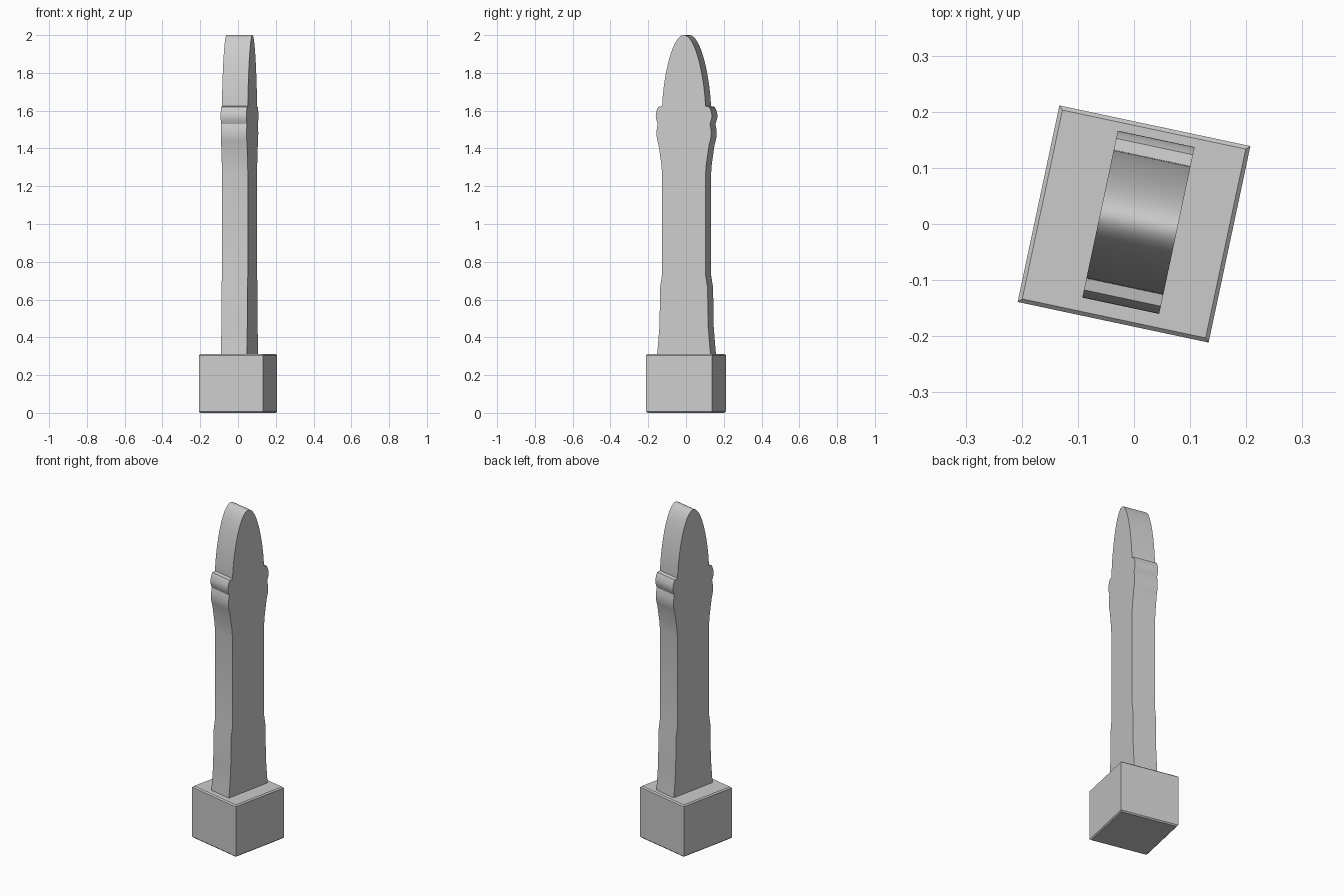
import bpy, bmesh, math
from mathutils import Matrix

if "Cube" in bpy.data.objects:
    bpy.data.objects.remove(bpy.data.objects["Cube"])

TURN = Matrix.Rotation(math.radians(-12), 4, 'Z')


def make_object(name, bm, offset=(0, 0, 0)):
    bmesh.ops.recalc_face_normals(bm, faces=bm.faces)
    bm.transform(Matrix.Translation(offset) @ TURN)
    mesh = bpy.data.meshes.new(name)
    bm.to_mesh(mesh)
    bm.free()
    obj = bpy.data.objects.new(name, mesh)
    bpy.context.collection.objects.link(obj)
    return obj


def arc(z0, z1, w0, w1, bulge, n=8):
    """Points of a rounded moulding between two heights."""
    return [(w0 + (w1 - w0) * i / n + bulge * math.sin(math.pi * i / n),
             z0 + (z1 - z0) * i / n) for i in range(n + 1)]


# Square plinth with a fine chamfer
bm = bmesh.new()
bmesh.ops.create_cube(bm, size=1)
bm.transform(Matrix.Translation((0, 0, 0.156)) @ Matrix.Diagonal((0.348, 0.358, 0.312, 1)))
rims = [e for e in bm.edges if abs(e.verts[0].co.z - e.verts[1].co.z) < 1e-5]
bmesh.ops.bevel(bm, geom=rims, offset=0.007, segments=1, affect='EDGES')
make_object("plinth", bm)

# Half profile of the slab: (half width, height), foot to tip
side = [(0.145, 0.305), (0.139, 0.37), (0.131, 0.47), (0.129, 0.66),
        (0.118, 0.73), (0.118, 1.27), (0.122, 1.32)]
side += arc(1.42, 1.53, 0.137, 0.141, 0.009)
side += arc(1.53, 1.61, 0.141, 0.143, 0.010)[1:]
side += [(0.138, 1.62), (0.117, 1.624)]
for i in range(1, 24):
    t = math.sin(math.pi / 2 * i / 24)
    side.append((0.117 * (1 - t ** 1.5) ** 0.5, 1.624 + 0.376 * t))
outline = side + [(0, 2.0)] + [(-w, z) for w, z in reversed(side)]

# Extrude the mirrored outline across the slab thickness
bm = bmesh.new()
face = bm.faces.new([bm.verts.new((-0.07, w, z)) for w, z in outline])
ext = bmesh.ops.extrude_face_region(bm, geom=[face])
bmesh.ops.translate(bm, vec=(0.14, 0, 0),
                    verts=[v for v in ext["geom"] if isinstance(v, bmesh.types.BMVert)])
slab = make_object("upright_slab", bm, (0.008, 0.003, 0))

bpy.context.view_layer.objects.active = slab
slab.select_set(True)
bpy.ops.object.shade_smooth_by_angle(angle=math.radians(25))
